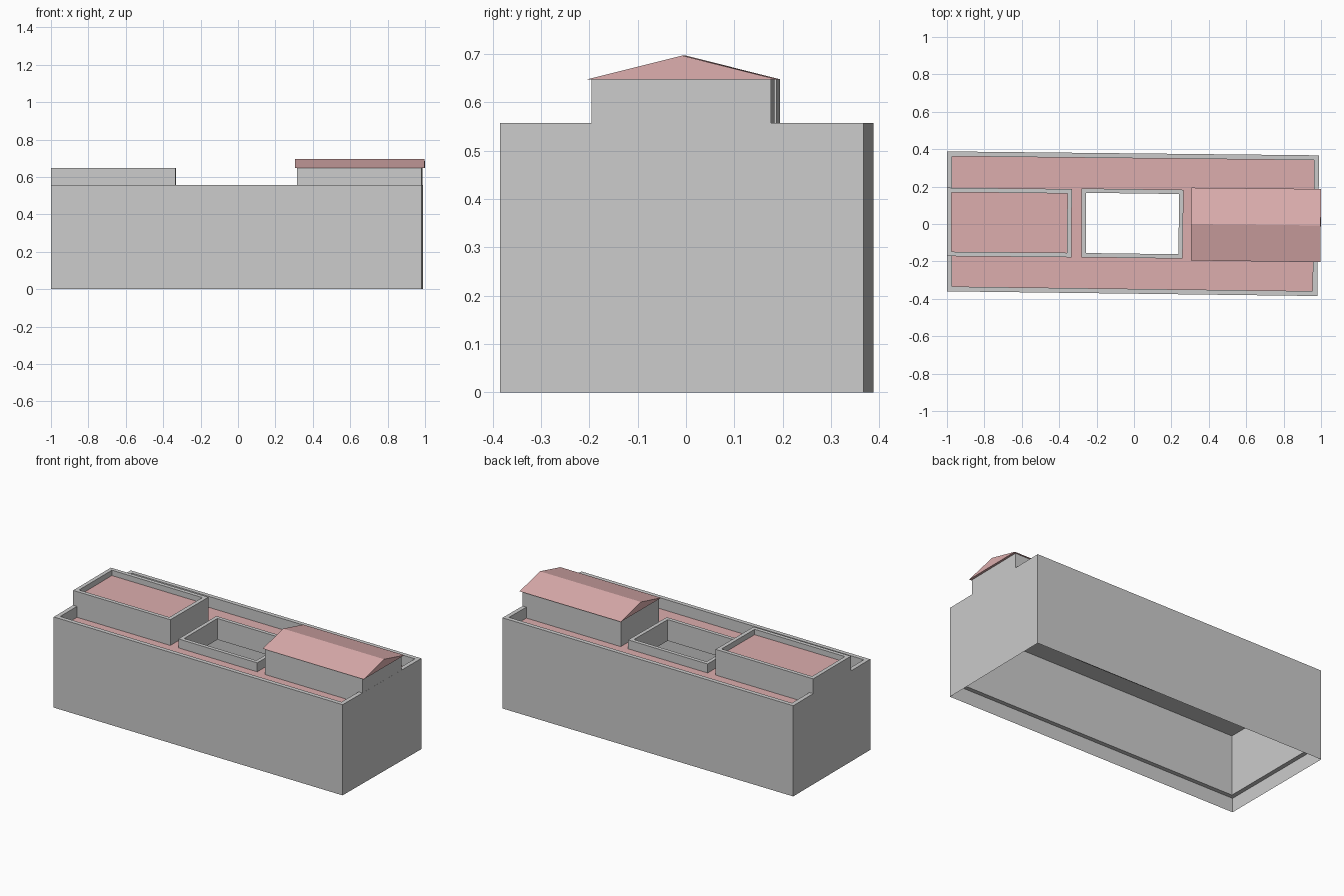
import bpy, bmesh
from mathutils import Vector

if "Cube" in bpy.data.objects:
    bpy.data.objects.remove(bpy.data.objects["Cube"])

roof_mat = bpy.data.materials.new("roof_pink")
roof_mat.diffuse_color = (0.72, 0.42, 0.42, 1)
roof_mat.use_nodes = True
roof_mat.node_tree.nodes["Principled BSDF"].inputs["Base Color"].default_value = roof_mat.diffuse_color

# Plan outlines, counter-clockwise from the front left corner
OUTER = [(-1, -0.36), (0.98, -0.385), (0.99, 0.367), (-1, 0.388)]
COURT = [(-0.28, -0.178), (0.26, -0.185), (0.265, 0.183), (-0.28, 0.19)]
LEFT = [(-1, -0.172), (-0.335, -0.178), (-0.332, 0.187), (-1, 0.194)]
GABLE = [(0.315, -0.189), (0.982, -0.196), (0.987, 0.176), (0.315, 0.183)]
EAVES = [(0.305, -0.195), (0.997, -0.204), (1.0, 0.187), (0.308, 0.194)]

ROOF_Z, CEIL_Z, TOP_Z, BLOCK_Z = 0.49, 0.457, 0.557, 0.648


def inset(quad, d):
    """Move every edge of a convex outline inward by d."""
    pts = [Vector(p) for p in quad]
    out = []
    for i, p in enumerate(pts):
        a = (p - pts[i - 1]).normalized()
        b = (pts[(i + 1) % 4] - p).normalized()
        na, nb = Vector((-a.y, a.x)), Vector((-b.y, b.x))
        out.append(tuple(p + (na + nb) * d / (1 + na.dot(nb))))
    return out


def loop(bm, quad, z):
    return [bm.verts.new((x, y, z)) for x, y in quad]


def band(bm, lo, hi):
    for i in range(4):
        j = (i + 1) % 4
        bm.faces.new((lo[i], lo[j], hi[j], hi[i]))


def finish(name, bm, mat=None):
    me = bpy.data.meshes.new(name)
    bm.to_mesh(me)
    bm.free()
    ob = bpy.data.objects.new(name, me)
    bpy.context.collection.objects.link(ob)
    if mat:
        me.materials.append(mat)


def wall_ring(name, quad, t, z_top, z_out, z_in, close=False):
    """Wall with thickness: outside, top rim, inside and optional underside."""
    bm = bmesh.new()
    inner = inset(quad, t)
    rings = [loop(bm, quad, z_out), loop(bm, quad, z_top),
             loop(bm, inner, z_top), loop(bm, inner, z_in)]
    if close:
        low = rings[0] if z_out == z_in else loop(bm, quad, z_in)
        rings.append(low)
    for a, b in zip(rings, rings[1:]):
        band(bm, a, b)
    finish(name, bm)


def sheet(name, quad, z, mat=None, hole=None, up=True):
    """Flat face, optionally with a four-sided hole."""
    bm = bmesh.new()
    a = loop(bm, quad, z)
    if hole:
        band(bm, a, loop(bm, hole, z))
    else:
        bm.faces.new(a)
    if not up:
        bmesh.ops.reverse_faces(bm, faces=bm.faces[:])
    finish(name, bm, mat)


# Main walls with parapet; the inner lining stops above the ground
wall_ring("main_walls", OUTER, 0.026, TOP_Z, 0, 0.087, close=True)

# Main flat roof and ceiling around the courtyard
inner = inset(OUTER, 0.026)
sheet("main_roof", inner, ROOF_Z, roof_mat, COURT)
sheet("ceiling", inner, CEIL_Z, None, COURT, up=False)

# Open courtyard shaft with its low rim
wall_ring("courtyard_rim", COURT, 0.023, 0.545, 0.415, 0.415, close=True)

# Left raised block with sunken flat roof
wall_ring("left_block_walls", LEFT, 0.024, BLOCK_Z, ROOF_Z, 0.615)
sheet("left_block_roof", inset(LEFT, 0.024), 0.615, roof_mat)

# Right raised block walls
bm = bmesh.new()
band(bm, loop(bm, GABLE, ROOF_Z), loop(bm, GABLE, BLOCK_Z))
finish("gable_block_walls", bm)

# Gable roof prism with slight overhang
bm = bmesh.new()
e = loop(bm, EAVES, BLOCK_Z)
r0 = bm.verts.new((0.306, 0.0, 0.697))
r1 = bm.verts.new((0.998, -0.008, 0.697))
for f in ((e[0], e[1], r1, r0), (e[2], e[3], r0, r1),
          (e[1], e[2], r1), (e[3], e[0], r0), e[::-1]):
    bm.faces.new(f)
finish("gable_roof", bm, roof_mat)
